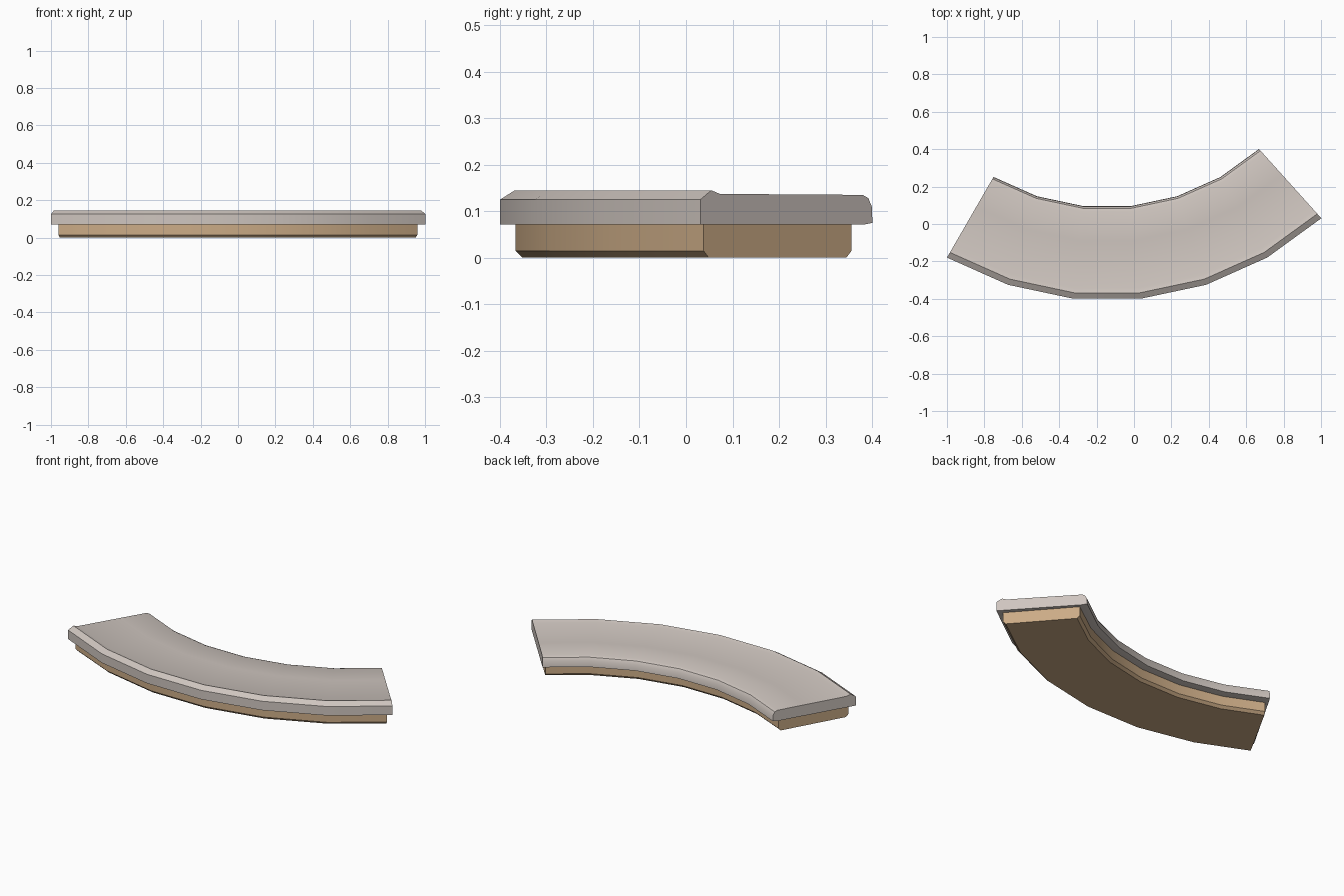
import bpy, bmesh, math

if "Cube" in bpy.data.objects:
    bpy.data.objects.remove(bpy.data.objects["Cube"])

CX, CY = -0.144, 1.303      # centre of the arc
SEGMENTS = 6


def material(name, rgb):
    m = bpy.data.materials.new(name)
    m.diffuse_color = (*rgb, 1)
    m.use_nodes = True
    m.node_tree.nodes["Principled BSDF"].inputs["Base Color"].default_value = m.diffuse_color
    return m


def arc_sweep(name, profile, start, end, mat):
    """Sweep a closed (radius, z) profile round the arc; angles in degrees from -y."""
    # joints every 12 degrees, with only the two ends trimmed
    angles = [start] + [-18 + 12 * i for i in range(SEGMENTS - 1)] + [end]
    bm = bmesh.new()
    rings = []
    for a in map(math.radians, angles):
        rings.append([bm.verts.new((CX + r * math.sin(a), CY - r * math.cos(a), z))
                      for r, z in profile])
    n = len(profile)
    for a, b in zip(rings, rings[1:]):
        for i in range(n):
            j = (i + 1) % n
            bm.faces.new((a[i], b[i], b[j], a[j]))
    bm.faces.new(rings[0])
    bm.faces.new(rings[-1][::-1])
    bmesh.ops.recalc_face_normals(bm, faces=bm.faces)
    mesh = bpy.data.meshes.new(name)
    bm.to_mesh(mesh)
    bm.free()
    mesh.materials.append(mat)
    obj = bpy.data.objects.new(name, mesh)
    bpy.context.collection.objects.link(obj)
    bpy.ops.object.select_all(action='DESELECT')
    bpy.context.view_layer.objects.active = obj
    obj.select_set(True)
    bpy.ops.object.shade_smooth_by_angle(angle=math.radians(30))
    return obj


stone = material("pale stone", (0.62, 0.56, 0.52))
sand = material("sand", (0.60, 0.41, 0.24))

# Top slab: chamfered outer lip, slightly lower tread, rounded inner edge
slab = [(1.712, 0.071), (1.712, 0.125), (1.680, 0.145), (1.655, 0.137),
        (1.400, 0.136), (1.242, 0.135), (1.226, 0.128), (1.216, 0.110),
        (1.214, 0.075), (1.240, 0.071)]
arc_sweep("curved_slab", slab, -30, 42, stone)

# Recessed base with chamfered bottom edges and ends set in a little
base = [(1.679, 0.073), (1.679, 0.015), (1.664, 0.0),
        (1.272, 0.0), (1.257, 0.015), (1.257, 0.073)]
arc_sweep("curved_base", base, -29.1, 41.1, sand)
